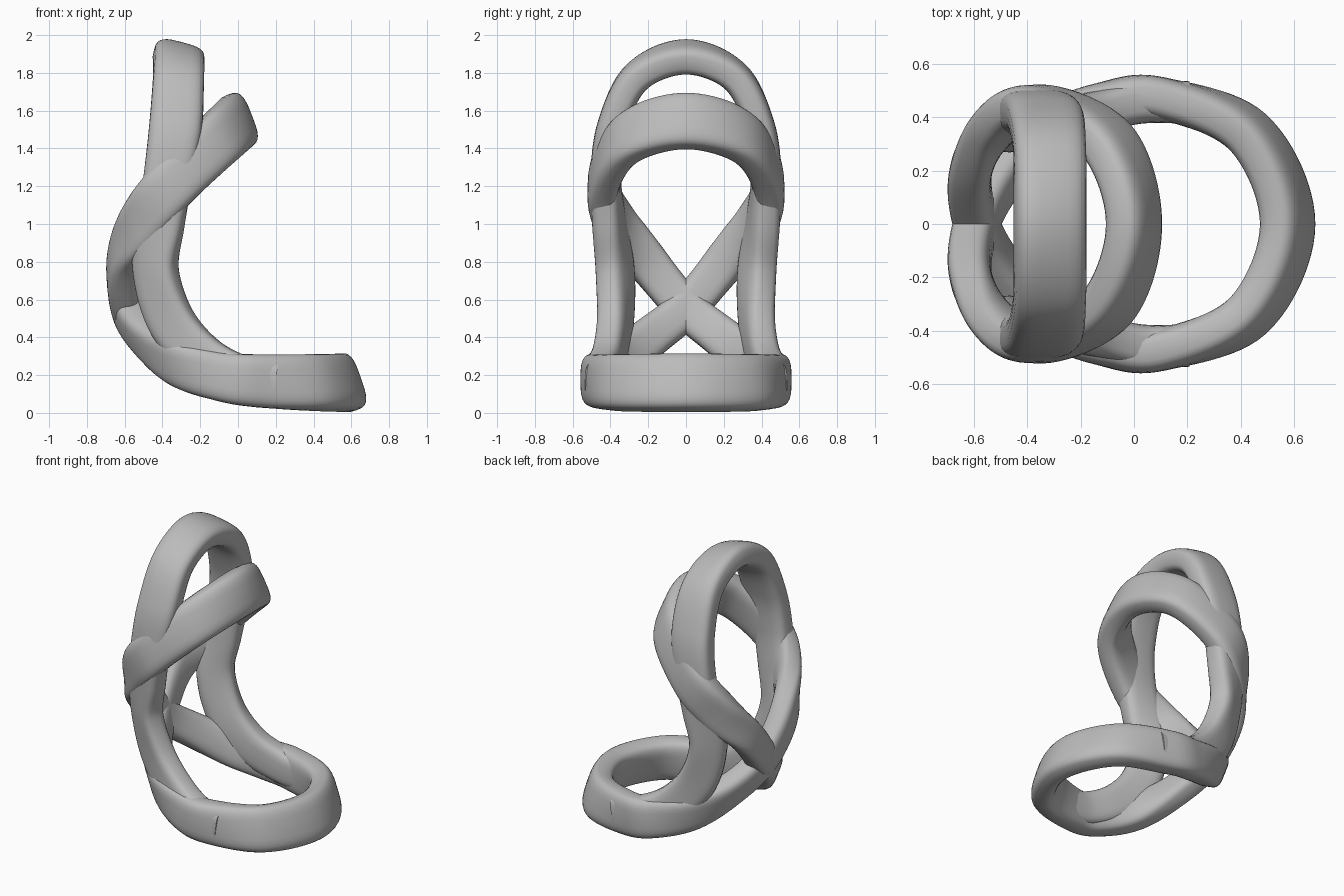
import bpy, bmesh, math
from mathutils import Vector

cube = bpy.data.objects.get("Cube")
if cube:
    bpy.data.objects.remove(cube)

grey = bpy.data.materials.new("plain_grey")
grey.use_nodes = True
colour = (0.5, 0.5, 0.5, 1)
grey.diffuse_color = colour
grey.node_tree.nodes["Principled BSDF"].inputs["Base Color"].default_value = colour

SIDES, STEPS = 28, 12


def spline(a, b, c, d, t):
    # Catmull-Rom interpolation
    return 0.5 * (2 * b + (c - a) * t + (2 * a - 5 * b + 4 * c - d) * t ** 2
                  + (3 * b - a - 3 * c + d) * t ** 3)


def mirrored(half, flip_end):
    # continue a half path with its reflection in y, without repeating the ends
    tail = half[-2:0:-1] if flip_end else half[:0:-1]
    flip = lambda v: Vector((v[0], -v[1], v[2]))
    full = [(Vector(p), Vector(w), h) for p, w, h in half]
    rest = [(flip(p), flip(w), h) for p, w, h in tail]
    return full + rest if flip_end else rest + full


def band(name, keys, closed, thick):
    # sweep a soft rectangle whose wide direction is given at each key
    n = len(keys)
    pick = (lambda i: keys[i % n]) if closed else (lambda i: keys[min(max(i, 0), n - 1)])
    frames = []
    for i in range(n if closed else n - 1):
        for s in range(STEPS):
            four = [pick(i + k) for k in (-1, 0, 1, 2)]
            frames.append([spline(*[f[j] for f in four], s / STEPS) for j in range(3)])
    if not closed:
        frames.append(list(keys[-1]))
    bm = bmesh.new()
    rings, m = [], len(frames)
    for i, (p, wide, half) in enumerate(frames):
        before = frames[i - 1][0] if closed or i else p
        after = frames[(i + 1) % m][0] if closed or i < m - 1 else p
        along = (after - before).normalized()
        wide = (wide - along * wide.dot(along)).normalized()
        out = along.cross(wide)
        ring = []
        for k in range(SIDES):
            a = math.tau * k / SIDES
            u = math.copysign(abs(math.cos(a)) ** 0.6, math.cos(a))
            v = math.copysign(abs(math.sin(a)) ** 0.6, math.sin(a))
            ring.append(bm.verts.new(p + wide * u * half + out * v * thick))
        rings.append(ring)
    for i in range(m if closed else m - 1):
        a, b = rings[i], rings[(i + 1) % m]
        for k in range(SIDES):
            j = (k + 1) % SIDES
            bm.faces.new((a[k], a[j], b[j], b[k]))
    if not closed:
        bm.faces.new(rings[0])
        bm.faces.new(rings[-1])
    bmesh.ops.recalc_face_normals(bm, faces=bm.faces)
    mesh = bpy.data.meshes.new(name)
    bm.to_mesh(mesh)
    bm.free()
    mesh.materials.append(grey)
    obj = bpy.data.objects.new(name, mesh)
    bpy.context.collection.objects.link(obj)
    bpy.ops.object.select_all(action='DESELECT')
    obj.select_set(True)
    bpy.context.view_layer.objects.active = obj
    bpy.ops.object.shade_smooth_by_angle(angle=math.radians(40))


# Figure-eight band: upper loop, crossing at the rear, base loop
figure_eight = [
    ((0.00, 0, 1.545), (0.36, 0, -0.93), 0.15),
    ((-0.10, 0.31, 1.45), (0.5, 0, -0.85), 0.145),
    ((-0.35, 0.44, 1.21), (0.69, 0, -0.72), 0.14),
    ((-0.51, 0.37, 1.00), (0.6, 0.3, -0.7), 0.13),
    ((-0.61, 0.20, 0.79), (0.15, 0.7, -0.65), 0.11),
    ((-0.59, 0, 0.555), (0, 0.75, -0.65), 0.105),
    ((-0.49, -0.19, 0.40), (0.05, 0.6, -0.8), 0.11),
    ((-0.32, -0.36, 0.27), (0, 0.3, -1), 0.125),
    ((-0.10, -0.455, 0.195), (0, 0, -1), 0.13),
    ((0.10, -0.47, 0.17), (0, 0, -1), 0.14),
    ((0.43, -0.34, 0.16), (0.2, -0.15, -0.95), 0.15),
    ((0.575, 0, 0.16), (0.33, 0, -0.94), 0.155),
]
band("figure_eight_band", mirrored(figure_eight, True), True, 0.08)

# Tall arch whose legs sweep forward into the base loop
arch = [
    ((-0.315, 0, 1.885), (0.95, 0, -0.25), 0.135),
    ((-0.315, 0.26, 1.78), (0.97, 0, -0.15), 0.135),
    ((-0.33, 0.39, 1.52), (1, 0, 0), 0.14),
    ((-0.37, 0.425, 1.25), (1, 0.05, -0.1), 0.13),
    ((-0.41, 0.405, 1.0), (0.95, 0.25, -0.1), 0.125),
    ((-0.435, 0.375, 0.75), (0.85, 0.45, 0), 0.12),
    ((-0.35, 0.375, 0.48), (0.75, 0.3, 0.5), 0.125),
    ((-0.18, 0.41, 0.29), (0.5, 0.1, 0.8), 0.12),
    ((0.02, 0.455, 0.19), (0.1, 0, 1), 0.115),
    ((0.20, 0.455, 0.165), (0, 0, 1), 0.11),
]
band("tall_arch", mirrored(arch, False), False, 0.08)
